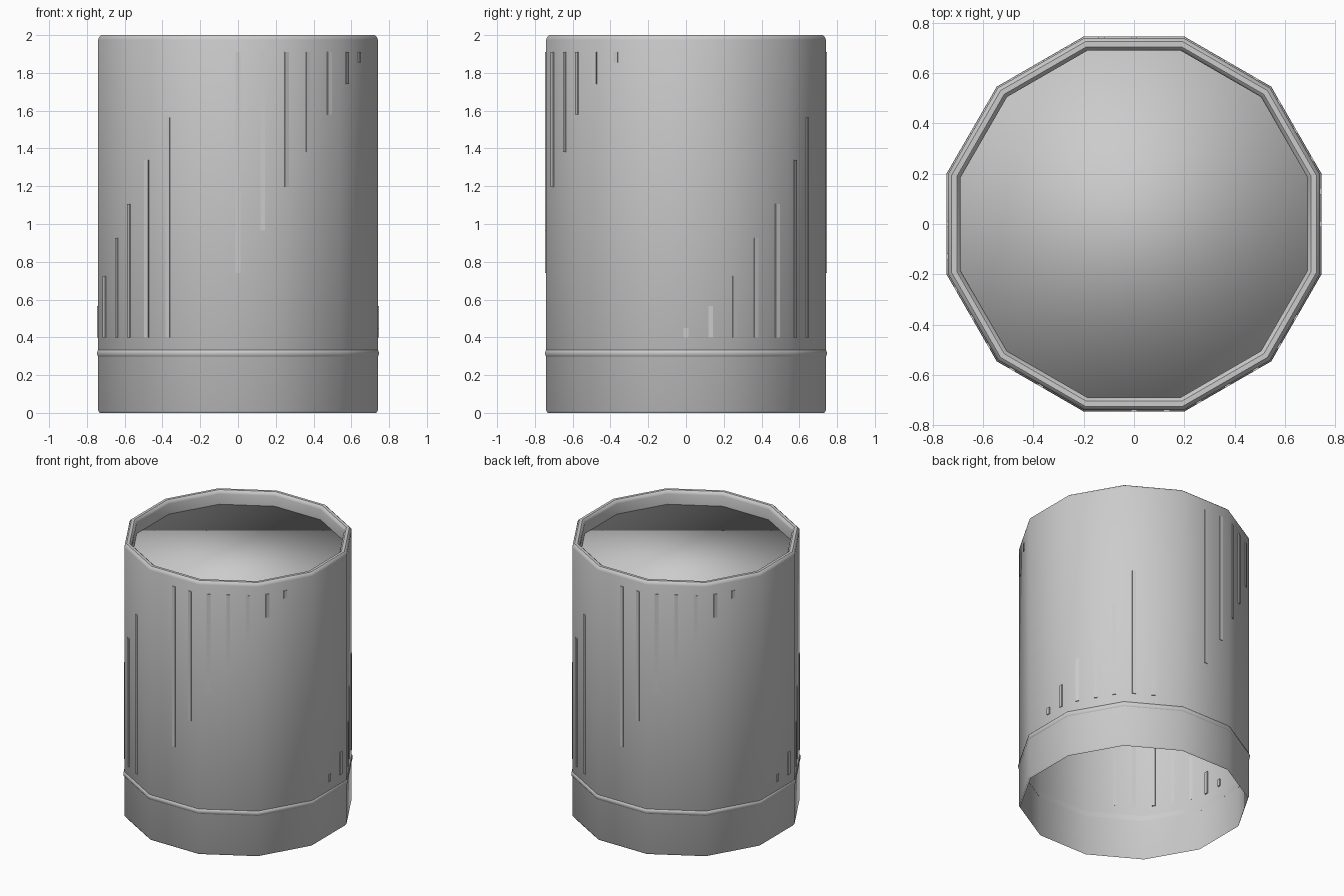
import bpy, bmesh, math
from mathutils import Matrix

if "Cube" in bpy.data.objects:
    bpy.data.objects.remove(bpy.data.objects["Cube"], do_unlink=True)

SIDES = 12
APOTHEM = 0.74

grey = bpy.data.materials.new("plain_grey")
grey.use_nodes = True
grey.diffuse_color = (0.6, 0.6, 0.6, 1)
grey.node_tree.nodes["Principled BSDF"].inputs["Base Color"].default_value = (0.6, 0.6, 0.6, 1)


def add_object(name, bm, smooth_angle=None):
    mesh = bpy.data.meshes.new(name)
    bm.to_mesh(mesh)
    bm.free()
    mesh.materials.append(grey)
    obj = bpy.data.objects.new(name, mesh)
    bpy.context.collection.objects.link(obj)
    if smooth_angle:
        bpy.ops.object.select_all(action='DESELECT')
        obj.select_set(True)
        bpy.context.view_layer.objects.active = obj
        bpy.ops.object.shade_smooth_by_angle(angle=math.radians(smooth_angle))
    return obj


def lathe(name, profile, smooth_angle, closed=False, cap=False):
    """Sweep (apothem, z) points, listed upwards on the outside, around twelve sides."""
    bm = bmesh.new()
    rings = []
    for apothem, z in profile:
        r = apothem / math.cos(math.pi / SIDES)
        angles = [2 * math.pi * (i + 0.5) / SIDES for i in range(SIDES)]
        rings.append([bm.verts.new((r * math.cos(a), r * math.sin(a), z)) for a in angles])
    pairs = list(zip(rings, rings[1:]))
    if closed:
        pairs.append((rings[-1], rings[0]))
    for low, high in pairs:
        for i in range(SIDES):
            j = (i + 1) % SIDES
            bm.faces.new((low[i], low[j], high[j], high[i]))
    if cap:
        bm.faces.new(rings[-1])
    return add_object(name, bm, smooth_angle)


def bars(name, spans, start_angle):
    """Thin upright bars every ten degrees, repeated on the opposite side."""
    bm = bmesh.new()
    for i, (low, high) in enumerate(spans):
        inner = 0.732 if i in (0, 1, 4) else 0.7395
        outer = 0.746
        for turn in (0, 180):
            angle = start_angle + 10 * i + turn
            facet = round(angle / 30) * 30
            across = APOTHEM * math.tan(math.radians(angle - facet))
            place = Matrix.Translation((across, -(inner + outer) / 2, (low + high) / 2))
            size = Matrix.Diagonal((0.025, outer - inner, high - low, 1))
            spin = Matrix.Rotation(math.radians(facet), 4, 'Z')
            bmesh.ops.create_cube(bm, size=1, matrix=spin @ place @ size)
    return add_object(name, bm)


# Outer wall with an open base, rounded rim and short inner lip
lathe("outer_wall", [(0.732, 0), (APOTHEM, 0.012), (APOTHEM, 1.975), (0.736, 1.99),
                     (0.725, 2), (0.705, 2), (0.694, 1.99), (0.69, 1.975), (0.69, 1.9)], 35)

# Recessed top with a softly shaded edge
lathe("recessed_top", [(0.69, 1.8), (0.69, 1.9)], 120, cap=True)

# Raised band near the base
lathe("base_band", [(0.738, 0.297), (0.744, 0.302), (0.746, 0.316), (0.744, 0.33),
                    (0.738, 0.335)], 60, closed=True)

# Bars hanging from the top and rising from the base band
TOP, BOTTOM = 1.91, 0.4
bars("upper_bars", [(z, TOP) for z in (0.74, 0.965, 1.195, 1.38, 1.58, 1.74, 1.855)], 0)
bars("lower_bars", [(BOTTOM, z) for z in (0.45, 0.565, 0.725, 0.925, 1.105, 1.34, 1.565)], 90)
